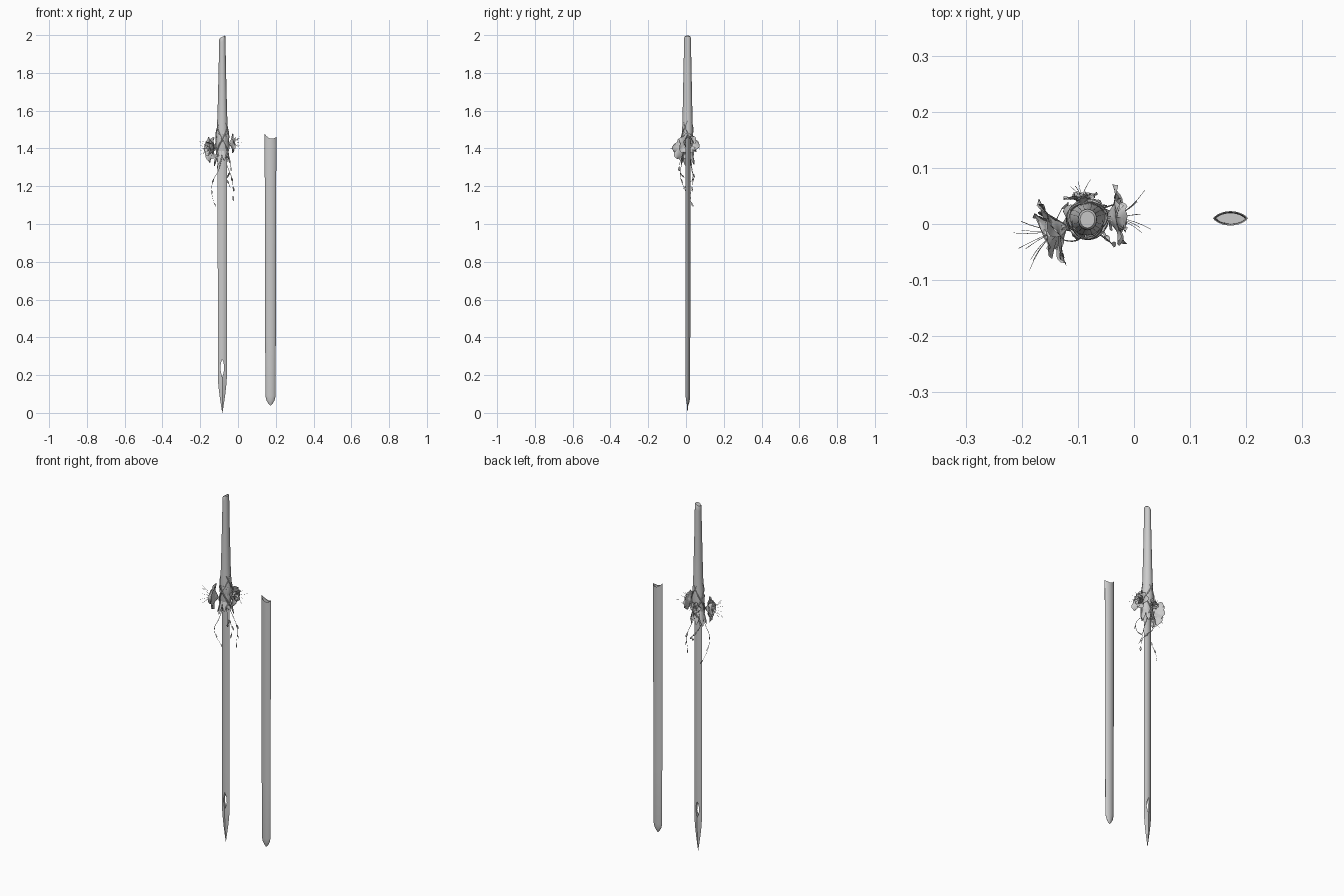
import bpy, bmesh, math, random
from mathutils import Vector

if "Cube" in bpy.data.objects:
    bpy.data.objects.remove(bpy.data.objects["Cube"])

random.seed(4)
SX, SY = -0.083, 0.008      # sword axis
CX, CY = 0.172, 0.010       # scabbard axis


def finish(bm, name, merge=True, normals=True):
    if merge:
        bmesh.ops.remove_doubles(bm, verts=bm.verts, dist=0.00005)
    if normals:
        bmesh.ops.recalc_face_normals(bm, faces=bm.faces)
    me = bpy.data.meshes.new(name)
    bm.to_mesh(me)
    bm.free()
    ob = bpy.data.objects.new(name, me)
    bpy.context.collection.objects.link(ob)
    bpy.ops.object.select_all(action='DESELECT')
    ob.select_set(True)
    bpy.context.view_layer.objects.active = ob
    bpy.ops.object.shade_smooth_by_angle(angle=math.radians(35))
    return ob


def skin(bm, rows, closed=False):
    vs = [[bm.verts.new(p) for p in r] for r in rows]
    for a, b in zip(vs, vs[1:]):
        n = len(a)
        for i in range(n if closed else n - 1):
            j = (i + 1) % n
            bm.faces.new((a[i], a[j], b[j], b[i]))
    return vs


def tube(bm, pts, r0, r1, sides=5):
    rows, n = [], len(pts)
    for i, p in enumerate(pts):
        t = (pts[min(i + 1, n - 1)] - pts[max(i - 1, 0)]).normalized()
        a = t.orthogonal().normalized()
        b = t.cross(a)
        r = r0 + (r1 - r0) * i / (n - 1)
        rows.append([p + r * (a * math.cos(k * math.tau / sides) + b * math.sin(k * math.tau / sides))
                     for k in range(sides)])
    vs = skin(bm, rows, True)
    bm.faces.new(vs[0])
    bm.faces.new(vs[-1])


# blade: diamond section with a pierced eye near the point (z, half width, eye half width)
bm = bmesh.new()
T = 0.010
stations = [(0, .0006, 0), (.04, .007, 0), (.09, .0145, 0), (.14, .0205, 0), (.18, .0235, 0),
            (.19, .0236, 0), (.21, .0237, .006), (.23, .0238, .010), (.25, .0238, .0095),
            (.268, .0239, .006), (.285, .024, 0), (.6, .024, 0), (1.0, .0245, 0), (1.45, .025, 0)]
for sx in (1, -1):
    for sy in (1, -1):
        skin(bm, [[(SX + sx * w, SY, z),
                   (SX + sx * (w + h) / 2, SY + sy * T * min(1, w / .02) * (1 - (w + h) / 2 / w) * 1.25, z),
                   (SX + sx * h, SY + sy * T * min(1, w / .02) * (1 - h / w), z)]
                  for z, w, h in stations])
    eye = stations[5:11]
    skin(bm, [[(SX + sx * h, SY + s * T * (1 - h / w), z) for s in (-1, 1)] for z, w, h in eye])
bmesh.ops.dissolve_degenerate(bm, edges=bm.edges, dist=.00001)
finish(bm, "blade")

# handle: tapering oval grip with a slanted end
bm = bmesh.new()
rows = []
for z, rx, ry in [(1.36, .026, .018), (1.41, .034, .026), (1.46, .033, .029), (1.51, .029, .028),
                  (1.58, .0255, .026), (1.68, .023, .024), (1.80, .020, .0215), (1.90, .018, .0195),
                  (1.965, .017, .019), (1.985, .0165, .0185), (1.991, .013, .015)]:
    slant = .55 if z > 1.95 else 0
    rows.append([(SX + rx * math.cos(a), SY + ry * math.sin(a), z + slant * rx * math.cos(a))
                 for a in [k * math.tau / 20 for k in range(20)]])
vs = skin(bm, rows, True)
bm.faces.new(vs[0])
bm.faces.new(vs[-1])
finish(bm, "handle")

# scabbard: hollow lens section with a curved mouth
bm = bmesh.new()


def lens(w, t, z, mouth=0):
    pts = []
    for k in range(16):
        a = k * math.tau / 16
        x = w * math.cos(a)
        s = math.sin(a)
        y = t * math.copysign(abs(s) ** 1.5, s)
        u = x / .03
        pts.append((CX + x, CY + y, z + mouth * (-.008 * u + .016 * u * u)))
    return pts


vs = skin(bm, [lens(.003, .002, .04), lens(.012, .006, .05), lens(.022, .010, .068), lens(.027, .012, .09),
               lens(.028, .0125, .4), lens(.0295, .013, 1.0), lens(.031, .013, 1.42), lens(.031, .013, 1.452, 1),
               lens(.028, .0105, 1.45, 1), lens(.027, .010, 1.40), lens(.025, .009, .15)], True)
bm.faces.new(vs[0])
bm.faces.new(vs[-1])
finish(bm, "scabbard")


def petal(bm, c, axis, phi, length, width, th0, th1, cup, ruffle=.004):
    # curved sheet whose midrib leans from th0 to th1 away from the flower axis
    e1 = axis.orthogonal().normalized()
    e2 = axis.cross(e1)
    out = e1 * math.cos(phi) + e2 * math.sin(phi)
    side = axis.cross(out)
    p, rows, nu, ph = c.copy(), [], 9, random.uniform(0, 6)
    for i in range(nu + 1):
        u = i / nu
        th = th0 + (th1 - th0) * u
        d = axis * math.cos(th) + out * math.sin(th)
        inward = axis * math.sin(th) - out * math.cos(th)
        w = width * (.14 + .86 * math.sin(math.pi * min(1, u ** 1.15 * .86)) ** .8) if u else width * .12
        row = []
        for k in range(9):
            v = k / 4 - 1
            tipcut = -length * .16 * v * v * u
            row.append(p + side * (v * w) + d * tipcut
                       + inward * (cup * w * v * v + ruffle * u * abs(v) * math.sin(5 * v + 7 * u + ph)))
        rows.append(row)
        p = p + d * (length / nu)
    skin(bm, rows)


def flower(name, c, axis, size, stamens):
    c, axis = Vector(c), Vector(axis).normalized()
    bm = bmesh.new()
    for n, l, w, th, cup in [(6, 1.0, .43, 1.75, .25), (5, .78, .36, 1.1, .4), (4, .5, .26, .6, .5)]:
        for k in range(n):
            f = random.uniform(.88, 1.1)
            petal(bm, c, axis, (k + random.uniform(-.15, .15)) * math.tau / n + l, size * l * f, size * w * f,
                  .45 * th, th + random.uniform(-.25, .25), cup)
    # stamens
    e1 = axis.orthogonal().normalized()
    e2 = axis.cross(e1)
    for k in range(stamens):
        a = k * math.tau / stamens
        out = e1 * math.cos(a) + e2 * math.sin(a)
        L = size * random.uniform(.9, 1.25)
        pts = [c + axis * (L * t) + out * (L * .55 * t * t) for t in [i / 6 for i in range(7)]]
        tube(bm, pts, .0008, .0005, 4)
    # bud at the centre
    m = bmesh.ops.create_icosphere(bm, subdivisions=2, radius=size * .14)
    bmesh.ops.translate(bm, verts=m['verts'], vec=c + axis * size * .15)
    finish(bm, name, False, False)


flower("large_flower", (-.120, -.004, 1.397), (-.9, -.35, .05), .078, 9)
flower("small_flower", (-.050, .010, 1.425), (.95, .12, .1), .062, 8)
flower("back_flower", (-.092, .036, 1.41), (-.1, .9, .1), .034, 5)

# leaves clasping the guard, pointing down the blade and up the grip
bm = bmesh.new()
for k in range(8):
    a = k * math.tau / 8 + .3
    c = Vector((SX + .024 * math.cos(a), SY + .018 * math.sin(a), 1.40))
    o = Vector((math.cos(a), math.sin(a), 0))
    for sgn, L in ((-1, random.uniform(.05, .10)), (1, random.uniform(.06, .10))):
        ax = Vector((0, 0, sgn))
        e1 = ax.orthogonal().normalized()
        phi = math.atan2(o.dot(ax.cross(e1)), o.dot(e1))
        petal(bm, c, ax, phi, L, .013, .35, -.15 if sgn > 0 else .1, .3, .002)
finish(bm, "guard_leaves", False, False)

# roots winding round the guard
bm = bmesh.new()
for k in range(6):
    pts = []
    for i in range(25):
        t = i / 24
        a = k * math.tau / 6 + (1 if k % 2 else -1) * 3.2 * t
        r = .031 - .006 * t + .007 * math.sin(math.pi * t)
        pts.append(Vector((SX + r * math.cos(a), SY + r * .95 * math.sin(a), 1.35 + .2 * t)))
    tube(bm, pts, .0045, .0015, 6)
finish(bm, "guard_roots")

# hanging tendrils with small leaves
bm = bmesh.new()
for path in ([(-.085, -.015, 1.35), (-.105, -.03, 1.28), (-.132, -.025, 1.23), (-.140, .0, 1.17), (-.125, .035, 1.10)],
             [(-.075, .02, 1.35), (-.05, .03, 1.29), (-.032, .035, 1.24), (-.026, .03, 1.19), (-.027, .02, 1.14)],
             [(-.09, .02, 1.34), (-.11, .03, 1.30), (-.085, .038, 1.26), (-.06, .03, 1.23), (-.04, .0, 1.20)],
             [(-.07, -.012, 1.36), (-.045, -.03, 1.33), (-.04, -.035, 1.30), (-.045, -.03, 1.27), (-.05, -.025, 1.26)]):
    P = [Vector(p) for p in path]
    P = [2 * P[0] - P[1]] + P + [2 * P[-1] - P[-2]]
    pts = []
    for i in range(1, len(P) - 2):
        a, b, c, d = P[i - 1:i + 3]
        for t in [j / 5 for j in range(5)]:
            pts.append(.5 * (2 * b + (c - a) * t + (2 * a - 5 * b + 4 * c - d) * t * t
                             + (3 * b - a - 3 * c + d) * t ** 3))
    tube(bm, pts, .0016, .0006, 5)
    for i in (9, 14, len(pts) - 1):
        petal(bm, pts[i], (pts[i] - pts[i - 1]).normalized(), random.uniform(0, 6), .028, .005, .5, -.1, .3, .001)
finish(bm, "tendrils", False, False)
